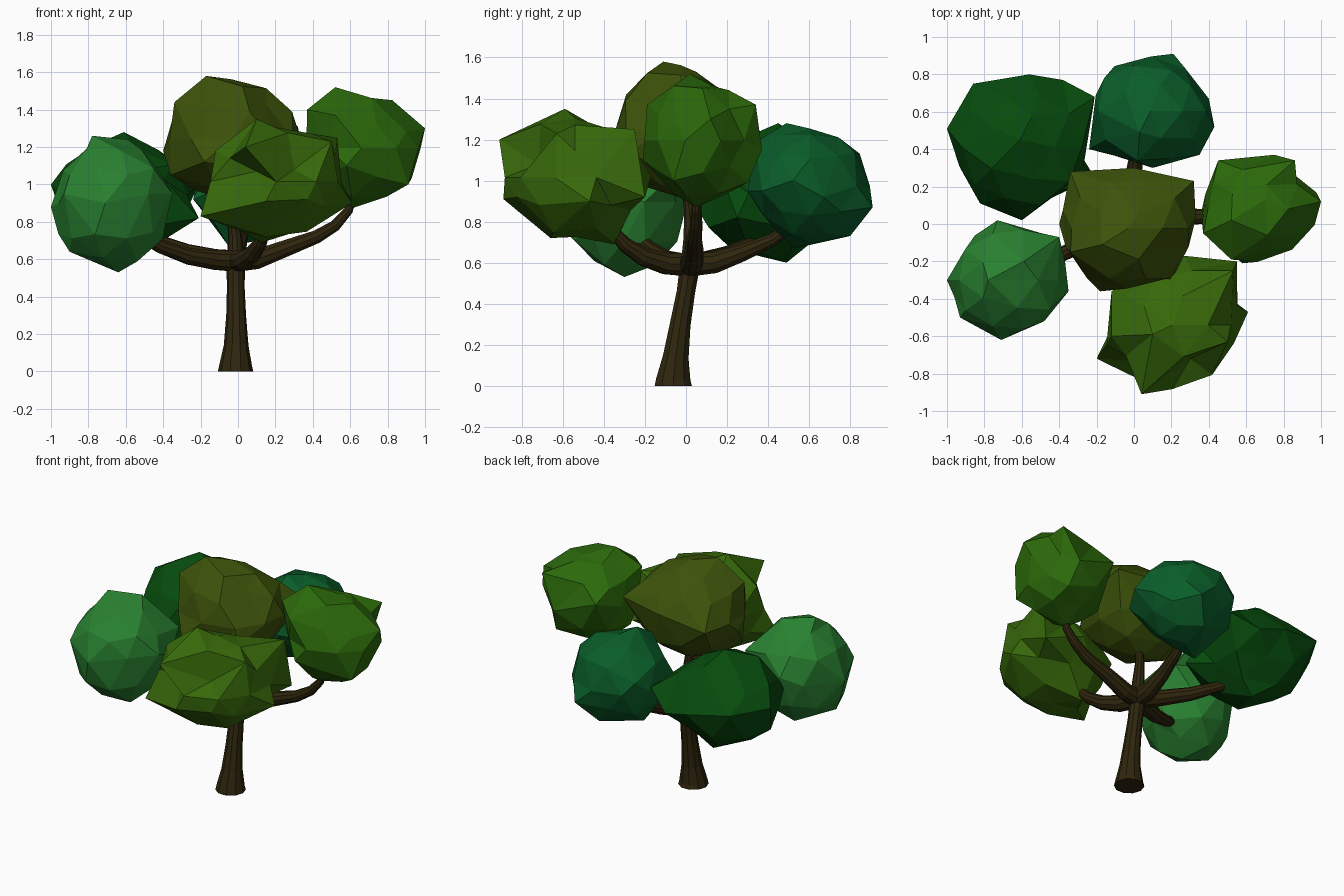
import bpy, bmesh, random
from mathutils import Vector


def material(name, rgb):
    m = bpy.data.materials.new(name)
    m.diffuse_color = (*rgb, 1)
    return m


def limb(name, pts, mat):
    """Ten-sided tapered tube through (x, y, z, radius) points."""
    cu = bpy.data.curves.new(name, 'CURVE')
    cu.dimensions = '3D'
    cu.bevel_depth = 1
    cu.bevel_resolution = 3
    cu.use_fill_caps = True
    sp = cu.splines.new('POLY')
    sp.points.add(len(pts) - 1)
    for p, (x, y, z, r) in zip(sp.points, pts):
        p.co = (x, y, z, 1)
        p.radius = r
    sp.use_smooth = False
    ob = bpy.data.objects.new(name, cu)
    bpy.context.collection.objects.link(ob)
    cu.materials.append(mat)
    bpy.ops.object.select_all(action='DESELECT')
    ob.select_set(True)
    bpy.context.view_layer.objects.active = ob
    bpy.ops.object.convert(target='MESH')


def foliage(name, lo, hi, corners, rgb, fill, jitter, seed):
    """Low-poly clump filling a box, with its prominent corners pulled out."""
    rnd = random.Random(seed)
    lo, hi = Vector(lo), Vector(hi)
    mid, half = (lo + hi) / 2, (hi - lo) / 2
    bm = bmesh.new()
    bmesh.ops.create_icosphere(bm, subdivisions=2, radius=1.0)
    free = list(bm.verts)
    for c in corners:
        t = Vector([(c[i] - mid[i]) / half[i] for i in range(3)])
        v = max(free, key=lambda v: v.co.normalized().dot(t.normalized()))
        v.co = t
        free.remove(v)
    for v in free:
        v.co *= fill + rnd.uniform(-jitter, jitter)
    for v in bm.verts:
        v.co = [mid[i] + half[i] * v.co[i] for i in range(3)]
    me = bpy.data.meshes.new(name)
    bm.to_mesh(me)
    bm.free()
    me.materials.append(material(name + "_green", rgb))
    bpy.context.collection.objects.link(bpy.data.objects.new(name, me))


# Trunk with flared foot, leaning slightly backwards
bark = material("bark", (0.028, 0.019, 0.004))
limb("trunk", [(-.013, -.062, 0, .095), (-.013, -.062, .03, .088),
               (-.01, -.05, .14, .066), (-.01, -.028, .3, .053),
               (-.012, 0, .46, .047), (-.012, .012, .54, .05),
               (-.012, .02, .62, .055)], bark)

# Branches, one to each clump
limb("branch_left", [(0, .02, .59, .06), (-.12, -.03, .595, .054), (-.26, -.1, .615, .046),
                     (-.42, -.18, .67, .036), (-.56, -.25, .75, .025)], bark)
limb("branch_right", [(-.01, .02, .59, .06), (.1, .03, .6, .055), (.26, .04, .66, .046),
                      (.42, .04, .72, .037), (.52, .05, .78, .031),
                      (.59, .05, .86, .025), (.62, .06, .95, .02)], bark)
limb("branch_front", [(-.01, .02, .59, .06), (.03, -.1, .595, .054), (.08, -.21, .63, .046),
                      (.12, -.3, .69, .036), (.15, -.37, .77, .027)], bark)
limb("branch_back", [(-.01, .02, .59, .06), (-.01, .14, .6, .054), (.0, .28, .65, .043),
                     (.02, .42, .71, .033), (.03, .52, .78, .024)], bark)
limb("branch_back_left", [(-.01, .02, .59, .06), (-.13, .1, .605, .052),
                          (-.28, .21, .64, .044), (-.43, .33, .7, .034),
                          (-.56, .43, .78, .024)], bark)
limb("branch_top", [(-.012, .02, .56, .05), (-.015, .025, .72, .038),
                    (-.03, .02, .85, .03), (-.04, 0, 1, .025)], bark)

# Foliage clumps
foliage("foliage_left", (-1, -.62, .53), (-.35, .02, 1.26),
        [(-.78, -.3, 1.26), (-.64, -.3, .53), (-1, -.3, .88), (-.71, -.62, .9),
         (-.73, .02, .95), (-.35, -.36, .95), (-.4, -.07, 1.02), (-.59, -.2, 1.24),
         (-.9, -.35, .64), (-.48, -.52, .95), (-.43, -.2, .69), (-.93, -.5, .95)],
        (.022, .22, .03), .96, .04, 1)
foliage("foliage_right", (.32, -.21, .87), (1, .37, 1.52),
        [(.52, .02, 1.52), (.7, .13, 1.46), (.86, .34, 1.37), (1, .12, 1.3),
         (.91, -.06, 1), (.58, -.21, 1.1), (.37, -.05, 1.4), (.6, .05, .87),
         (.45, .34, 1.26), (.75, .37, 1.15), (.52, -.19, 1.37), (.9, -.05, 1.28),
         (.78, .3, .99)],
        (.024, .14, .003), .92, .06, 2)
foliage("foliage_front", (-.2, -.91, .68), (.61, -.17, 1.35),
        [(.1, -.59, 1.35), (.53, -.25, 1.25), (.5, -.63, 1.23), (.04, -.91, 1.2),
         (.15, -.89, .91), (-.2, -.72, .83), (.13, -.35, .69), (.61, -.47, .9),
         (-.12, -.36, 1.05), (.1, -.74, 1.07), (.37, -.82, .92), (.55, -.2, .92),
         (-.12, -.6, 1.18), (.3, -.72, 1.08), (.27, -.17, 1.02), (.15, -.66, .72)],
        (.038, .14, .003), .89, .05, 3)
foliage("foliage_back", (-.25, .3, .67), (.43, .91, 1.28),
        [(.03, .49, 1.28), (.21, .91, .87), (.2, .82, 1.14), (.43, .52, 1),
         (-.05, .53, .67), (-.24, .4, .92), (-.16, .78, 1.05), (.35, .37, .95),
         (.02, .34, 1.19), (.4, .67, .92), (.1, .8, .73), (.1, .3, .95)],
        (.003, .11, .022), .94, .05, 4)
foliage("foliage_back_left", (-1, .02, .6), (-.2, .8, 1.28),
        [(-.61, .45, 1.28), (-.6, .02, .92), (-.55, .49, .6), (-1, .51, 1),
         (-.86, .75, 1), (-.21, .25, .82), (-.21, .68, 1.0), (-.85, .21, 1.05),
         (-.56, .8, .95), (-.38, .77, .9), (-.4, .17, 1.03), (-.78, .2, .85)],
        (.002, .07, .004), .9, .06, 5)
foliage("foliage_top", (-.41, -.36, .91), (.34, .31, 1.58),
        [(-.17, -.11, 1.58), (.02, .05, 1.53), (.32, .23, 1.31), (.33, .03, 1.26),
         (-.34, .28, 1.25), (-.34, -.15, 1.44), (-.18, -.36, 1.12), (.2, -.3, 1.12),
         (-.05, 0, .91), (-.4, 0, 1.18), (0, .3, 1.3), (.15, -.12, 1.43),
         (-.36, -.1, 1.05)],
        (.045, .085, .003), .95, .05, 6)
